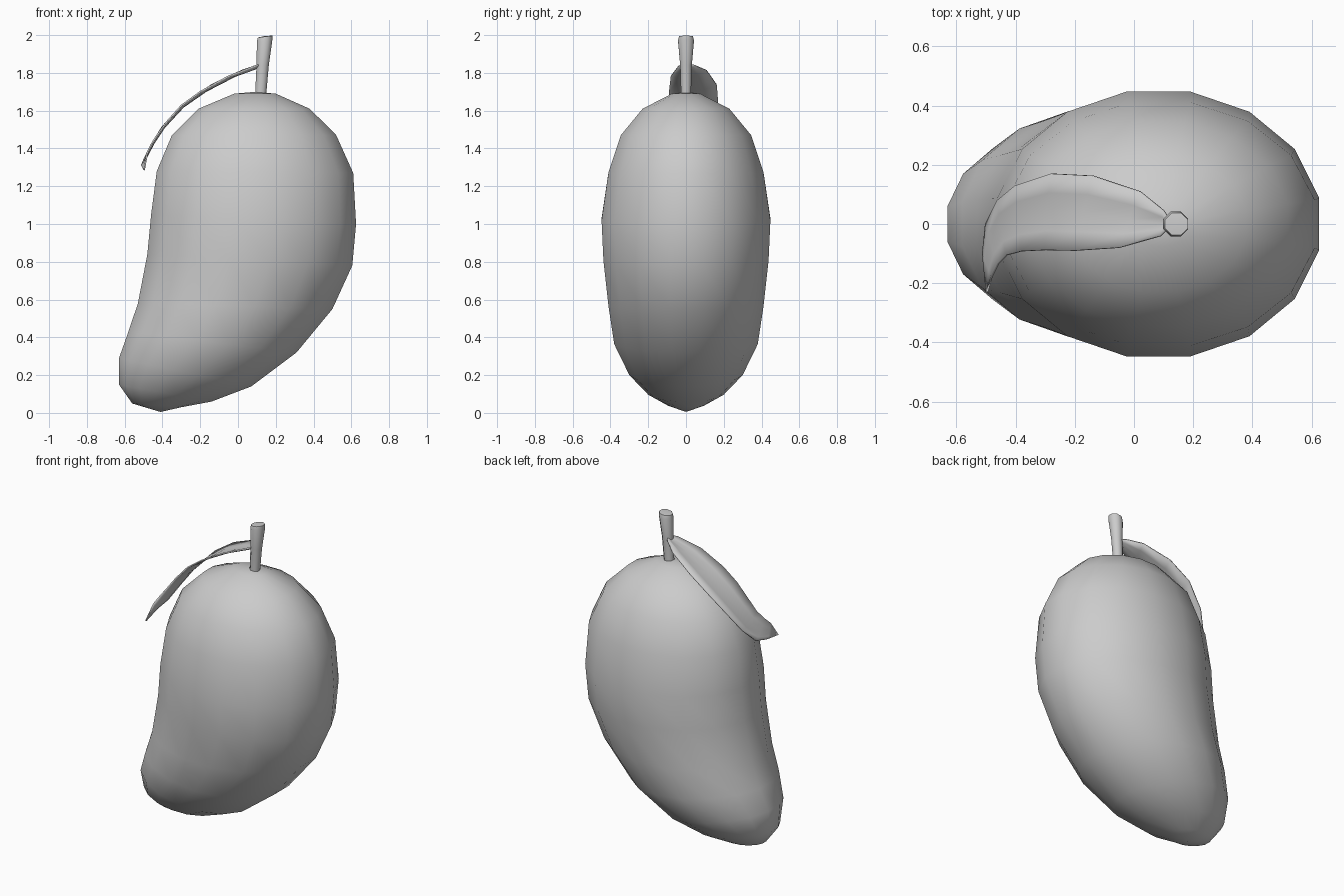
import bpy, bmesh, math
from mathutils import Vector

if "Cube" in bpy.data.objects:
    bpy.data.objects.remove(bpy.data.objects["Cube"])


def finish(name, bm, angle=180):
    bmesh.ops.recalc_face_normals(bm, faces=bm.faces[:])
    me = bpy.data.meshes.new(name)
    bm.to_mesh(me)
    bm.free()
    ob = bpy.data.objects.new(name, me)
    bpy.context.collection.objects.link(ob)
    bpy.ops.object.select_all(action='DESELECT')
    ob.select_set(True)
    bpy.context.view_layer.objects.active = ob
    bpy.ops.object.shade_smooth_by_angle(angle=math.radians(angle))
    return ob


def loft(name, rings, start, end, sides, angle=180):
    """Rings are (left x, left z, right x, right z, half depth)."""
    bm = bmesh.new()
    k = 1 / math.cos(math.pi / sides)
    loops = []
    for lx, lz, rx, rz, d in rings:
        c = Vector(((lx + rx) / 2, 0, (lz + rz) / 2))
        u = Vector(((rx - lx) / 2, 0, (rz - lz) / 2)) * k
        v = Vector((0, d * k, 0))
        angs = [2 * math.pi * (i + 0.5) / sides for i in range(sides)]
        loops.append([bm.verts.new(c + u * math.cos(a) + v * math.sin(a)) for a in angs])
    for a, b in zip(loops, loops[1:]):
        for i in range(sides):
            j = (i + 1) % sides
            bm.faces.new((a[i], a[j], b[j], b[i]))
    for p, loop in ((start, loops[0]), (end, loops[-1])):
        pole = bm.verts.new((p[0], 0, p[1]))
        for i in range(sides):
            bm.faces.new((pole, loop[i], loop[(i + 1) % sides]))
    return finish(name, bm, angle)


# Fruit body: curved loft from crown to beak
loft("fruit_body", [
    (-0.02, 1.69, 0.20, 1.69, 0.075),
    (-0.21, 1.61, 0.38, 1.61, 0.23),
    (-0.35, 1.47, 0.52, 1.47, 0.345),
    (-0.43, 1.28, 0.61, 1.27, 0.41),
    (-0.46, 1.05, 0.625, 1.00, 0.447),
    (-0.48, 0.84, 0.605, 0.78, 0.437),
    (-0.53, 0.58, 0.50, 0.55, 0.41),
    (-0.58, 0.43, 0.31, 0.32, 0.38),
    (-0.63, 0.29, 0.07, 0.14, 0.30),
    (-0.63, 0.15, -0.14, 0.06, 0.20),
    (-0.56, 0.05, -0.30, 0.03, 0.095),
], (0.09, 1.70), (-0.41, 0.005), 16)

# Stem: flares toward a slightly tilted cut
loft("stem", [
    (0.09, 1.67, 0.148, 1.67, 0.026),
    (0.098, 1.84, 0.163, 1.84, 0.031),
    (0.10, 1.965, 0.182, 1.975, 0.042),
    (0.105, 1.987, 0.182, 1.997, 0.037),
], (0.12, 1.67), (0.144, 1.996), 8, 50)

# Leaf: sheet between two edge curves, draped down along a bend profile
BEND = [(-0.51, 1.31), (-0.50, 1.335), (-0.46, 1.42), (-0.40, 1.515), (-0.30, 1.627),
        (-0.20, 1.70), (-0.10, 1.76), (0.0, 1.805), (0.13, 1.85)]


def bend_z(x):
    for (x0, z0), (x1, z1) in zip(BEND, BEND[1:]):
        if x <= x1:
            return z0 + (z1 - z0) * (x - x0) / (x1 - x0)
    return BEND[-1][1]


EDGES = [
    (0.10, 0.045, 0.09, -0.04), (0.02, 0.11, -0.05, -0.08),
    (-0.14, 0.163, -0.20, -0.09), (-0.28, 0.17, -0.30, -0.088),
    (-0.40, 0.13, -0.38, -0.092), (-0.46, 0.08, -0.43, -0.105),
    (-0.50, 0.0, -0.46, -0.135), (-0.51, -0.10, -0.48, -0.175),
]
bm = bmesh.new()
rows = []
for ax, ay, bx, by in EDGES:
    row = []
    for i in range(5):
        t = i / 4
        x, y = ax + (bx - ax) * t, ay + (by - ay) * t
        row.append(bm.verts.new((x, y, bend_z(x) - 0.06 * t * (1 - t))))
    rows.append(row)
for a, b in zip(rows, rows[1:]):
    for i in range(4):
        bm.faces.new((a[i], a[i + 1], b[i + 1], b[i]))
for p, row in (((0.13, 0, 1.85), rows[0]), ((-0.497, -0.23, 1.285), rows[-1])):
    tip = bm.verts.new(p)
    for i in range(4):
        bm.faces.new((tip, row[i], row[i + 1]))
leaf = finish("leaf", bm, 60)
mod = leaf.modifiers.new("thickness", 'SOLIDIFY')
mod.thickness = 0.008
mod.offset = 0
